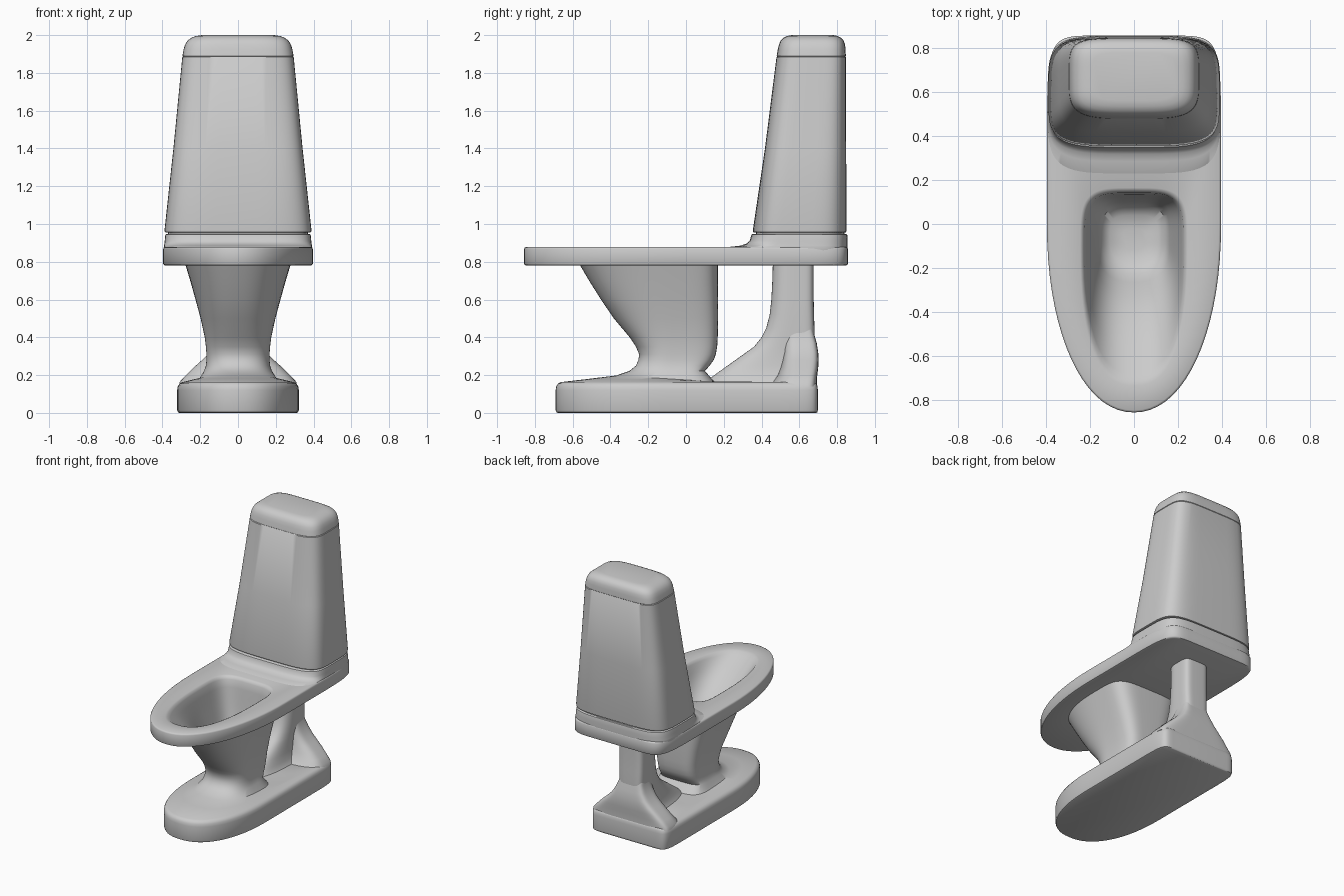
import bpy, bmesh, math

N = 72  # points per cross-section


def ring(zf, w, y0, y1, yc, nf=2.3, nb=4.0, zb=None):
    """Egg/box cross-section: half width w, y0..y1, widest at yc; nf/nb = front/back squareness."""
    zb = zf if zb is None else zb
    pts = []
    for i in range(N):
        a = 2 * math.pi * i / N
        c, s = math.cos(a), math.sin(a)
        n = nb if s >= 0 else nf
        x = w * math.copysign(abs(c) ** (2 / n), c) if abs(c) > 1e-6 else 0.0
        t = abs(s) ** (2 / n) if abs(s) > 1e-6 else 0.0
        y = yc + (y1 - yc) * t if s >= 0 else yc - (yc - y0) * t
        f = (y - y0) / (y1 - y0)
        pts.append((x, y, zf + (zb - zf) * f))
    return pts


def loft(name, rings):
    bm = bmesh.new()
    loops = [[bm.verts.new(p) for p in r] for r in rings]
    for a, b in zip(loops, loops[1:]):
        for i in range(N):
            j = (i + 1) % N
            bm.faces.new((a[i], a[j], b[j], b[i]))
    bm.faces.new(loops[0][::-1])
    bm.faces.new(loops[-1])
    bmesh.ops.recalc_face_normals(bm, faces=bm.faces)
    me = bpy.data.meshes.new(name)
    bm.to_mesh(me)
    bm.free()
    ob = bpy.data.objects.new(name, me)
    bpy.context.collection.objects.link(ob)
    bpy.ops.object.select_all(action='DESELECT')
    ob.select_set(True)
    bpy.context.view_layer.objects.active = ob
    bpy.ops.object.shade_smooth_by_angle(angle=math.radians(38))
    return ob


# Foot, pedestal, rim slab and hollow bowl as one continuous skin
body = []
for z, d in ((0.0, .012), (.004, .004), (.015, 0), (.12, 0), (.14, .003),
             (.155, .012), (.163, .028)):
    body.append(ring(z, .322 - d, -.69 + d, .698 - d * .6, -.1, 2.3, 16))
body += [
    ring(.182, .25, -.50, .30, -.1, 2.3, 6, .163),
    ring(.198, .205, -.37, .15, -.09, 2.3, 4, .165),
]
for z, w, y0, y1 in ((.222, .18, -.30, .10), (.25, .17, -.265, .125),
                     (.28, .167, -.252, .147), (.31, .167, -.248, .158),
                     (.35, .17, -.265, .165), (.40, .176, -.298, .168),
                     (.50, .198, -.382, .17), (.60, .225, -.45, .17),
                     (.70, .253, -.513, .17), (.78, .277, -.56, .17)):
    body.append(ring(z, w, y0, y1, -.08, 2.4, 4.5))
for z, d in ((.78, .012), (.783, .004), (.79, 0), (.868, 0), (.875, .003), (.879, .01)):
    body.append(ring(z, .396 - d, -.857 + d, .857 - d, 0, 2.1, 9))
for z, w, y0, y1 in ((.879, .245, -.735, .165), (.873, .234, -.71, .152),
                     (.855, .225, -.68, .142), (.80, .215, -.575, .135),
                     (.74, .205, -.48, .13), (.67, .192, -.39, .122),
                     (.60, .178, -.325, .115), (.52, .162, -.265, .10),
                     (.46, .145, -.225, .08), (.43, .11, -.18, .04),
                     (.42, .05, -.12, -.02)):
    body.append(ring(z, w, y0, y1, -.1 if z > .5 else -.075, 2.5, 4))
loft("bowl_and_foot", body)

# Rear support: narrow upright with a spine sweeping forward along the foot
loft("rear_column", [ring(z, w, y0, y1, .57, 2.6, 5) for z, w, y0, y1 in (
    (.14, .14, .08, .67), (.165, .12, .105, .67), (.20, .105, .15, .68),
    (.25, .098, .22, .68), (.30, .095, .29, .68), (.35, .095, .36, .68),
    (.40, .097, .40, .68), (.45, .098, .425, .68), (.52, .1, .443, .678),
    (.60, .1, .452, .676), (.70, .1, .457, .676), (.80, .1, .46, .676))])

# Rear support: tent-shaped web flaring to the back corners
loft("rear_web", [ring(z, w, y0, y1, .6, 3, 6) for z, w, y0, y1 in (
    (.14, .315, .44, .692), (.165, .308, .46, .693), (.20, .275, .485, .695),
    (.24, .235, .50, .70), (.28, .19, .51, .702), (.32, .15, .515, .70),
    (.37, .118, .515, .692), (.42, .098, .52, .678), (.50, .085, .53, .66))])

# Raised shelf under the tank, faired into the rim at the front, with a neck
loft("tank_shelf", [ring(z, w, y0, y1, .55, nf, 5) for z, w, y0, y1, nf in (
    (.86, .39, .20, .855, 4.5), (.879, .392, .23, .856, 4.5),
    (.885, .391, .285, .856, 4.2), (.895, .39, .318, .856, 4),
    (.91, .388, .337, .856, 4), (.935, .386, .344, .855, 4),
    (.944, .384, .347, .853, 4), (.948, .378, .355, .848, 4),
    (.948, .37, .37, .84, 4), (.965, .37, .37, .84, 4))])

# Tapered tank
loft("tank", [ring(z, w, y0, y1, yc, 4, 5) for z, w, y0, y1, yc in (
    (.954, .378, .365, .84, .56), (.957, .387, .356, .848, .56),
    (.968, .389, .354, .85, .56), (1.40, .342, .418, .848, .61),
    (1.883, .295, .479, .846, .66), (1.887, .291, .483, .843, .66))])

# Pillow-shaped lid
loft("tank_lid", [ring(z, w, y0, y1, .66, 4, 5) for z, w, y0, y1 in (
    (1.886, .289, .486, .842), (1.89, .294, .48, .846), (1.925, .288, .486, .845),
    (1.95, .28, .492, .842), (1.97, .268, .501, .835), (1.985, .249, .515, .822),
    (1.995, .224, .535, .803), (2.0, .19, .56, .78))])
